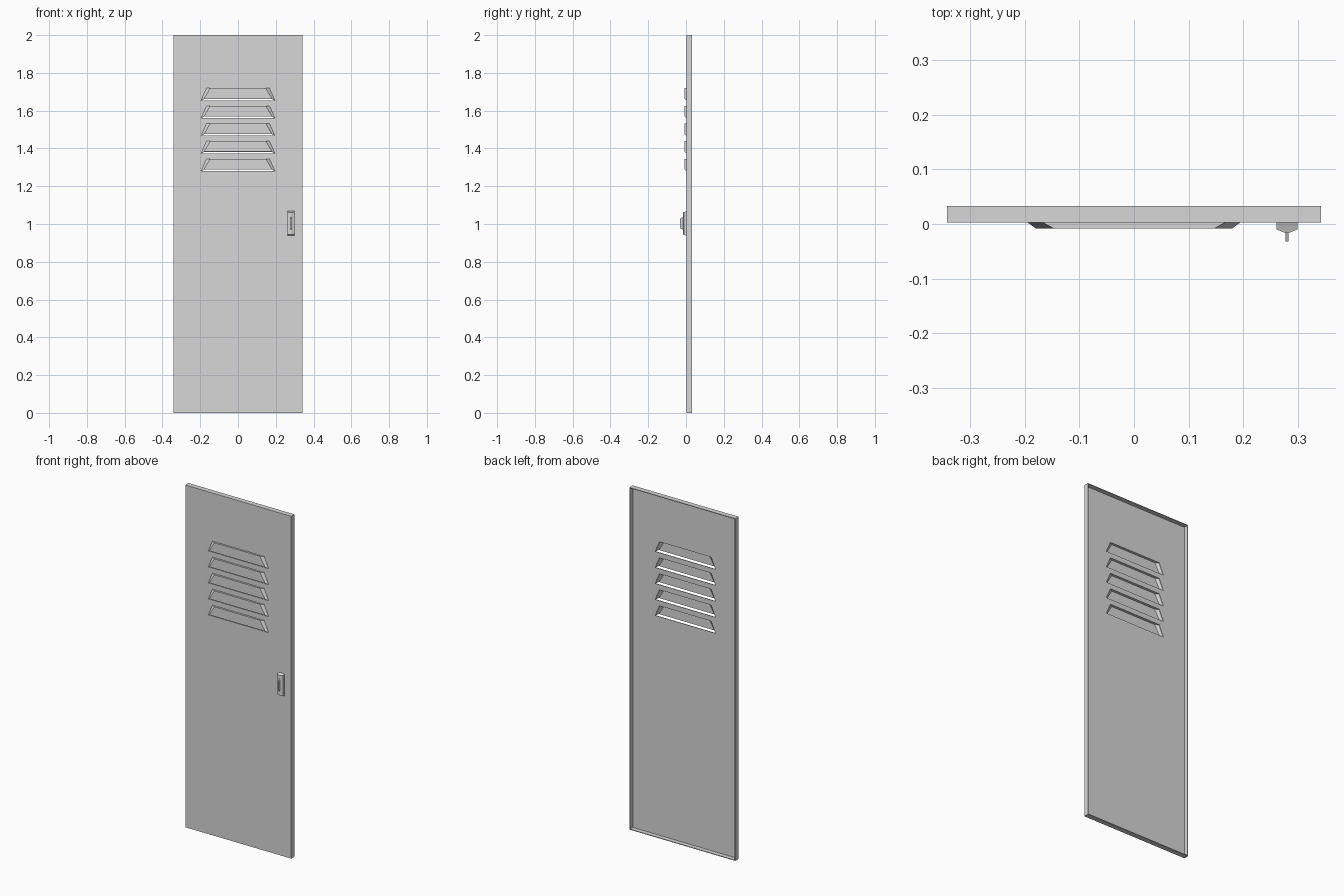
import bpy, bmesh

if "Cube" in bpy.data.objects:
    bpy.data.objects.remove(bpy.data.objects["Cube"], do_unlink=True)

HALF_WIDTH, HEIGHT = 0.342, 2.0
FRONT, BACK = 0.003, 0.033          # sheet front and flange back in y
SHEET = 0.004                       # metal thickness

grey = bpy.data.materials.new("locker_grey")
grey.use_nodes = True
colour = (0.68, 0.68, 0.68, 1)
grey.diffuse_color = colour
grey.node_tree.nodes["Principled BSDF"].inputs["Base Color"].default_value = colour


def finish(bm, name, fix_normals=True):
    if fix_normals:
        bmesh.ops.recalc_face_normals(bm, faces=bm.faces[:])
    mesh = bpy.data.meshes.new(name)
    bm.to_mesh(mesh)
    bm.free()
    mesh.materials.append(grey)
    obj = bpy.data.objects.new(name, mesh)
    bpy.context.collection.objects.link(obj)
    return obj


def loft(bm, rings):
    """Join equal-length rings of points into a capped solid."""
    rows = [[bm.verts.new(p) for p in ring] for ring in rings]
    n = len(rows[0])
    for a, b in zip(rows, rows[1:]):
        for i in range(n):
            j = (i + 1) % n
            bm.faces.new((a[i], a[j], b[j], b[i]))
    bm.faces.new(rows[0])
    bm.faces.new(rows[-1])


def rect(cx, cz, half_x, half_z, y):
    return [(cx + sx * half_x, y, cz + sz * half_z)
            for sx, sz in ((-1, -1), (1, -1), (1, 1), (-1, 1))]


# Door panel: shallow tray with a folded flange around the back
mid = HEIGHT / 2
bm = bmesh.new()
inner_x, inner_z = HALF_WIDTH - SHEET, mid - SHEET
loft(bm, [rect(0, mid, HALF_WIDTH, mid, FRONT),
          rect(0, mid, HALF_WIDTH, mid, BACK),
          rect(0, mid, inner_x, inner_z, BACK),
          rect(0, mid, inner_x, inner_z, FRONT + SHEET)])
door = finish(bm, "door_panel")

# Louvre dimensions
TOPS = [1.719 - 0.0935 * i for i in range(5)]
DROP, LIP, RAISED = 0.064, 0.008, -0.008
BASE_TOP, BASE_LOW, FACE_TOP, FACE_LOW = 0.167, 0.195, 0.147, 0.180

# Cut the vent openings
bm = bmesh.new()
for top in TOPS:
    loft(bm, [[(-BASE_LOW, y, top - DROP), (BASE_LOW, y, top - DROP),
               (BASE_TOP, y, top), (-BASE_TOP, y, top)] for y in (-0.02, 0.02)])
cutter = finish(bm, "vent_cutter")
cutter.hide_render = True
cut = door.modifiers.new("vents", "BOOLEAN")
cut.operation, cut.solver, cut.object = "DIFFERENCE", "EXACT", cutter
bpy.context.view_layer.objects.active = door
bpy.ops.object.modifier_apply(modifier=cut.name)
bpy.data.objects.remove(cutter, do_unlink=True)

# Louvre hoods, open along the bottom
for number, top in enumerate(TOPS, 1):
    bm = bmesh.new()

    def pair(x, y, z):
        return [bm.verts.new((s * x, y, z)) for s in (-1, 1)]

    a = pair(BASE_TOP, FRONT, top)
    b = pair(BASE_LOW, FRONT, top - DROP)
    c = pair(FACE_TOP, RAISED, top)
    d = pair(FACE_LOW, RAISED, top - DROP + LIP)
    for face in ((d[0], d[1], c[1], c[0]), (c[0], c[1], a[1], a[0]),
                 (a[0], b[0], d[0], c[0]), (b[1], a[1], c[1], d[1])):
        bm.faces.new(face)
    hood = finish(bm, f"louvre_{number}", fix_normals=False)
    solid = hood.modifiers.new("thickness", "SOLIDIFY")
    solid.thickness, solid.offset = 0.002, -1

# Latch plate with bevelled front, and its thin finger tab
LATCH_X, LATCH_Z = 0.28, 1.003
for name, rings in (
        ("latch_plate", ((0.019, 0.065, FRONT), (0.019, 0.060, -0.010), (0.004, 0.058, -0.016))),
        ("latch_tab", ((0.003, 0.034, -0.014), (0.003, 0.026, -0.032)))):
    bm = bmesh.new()
    loft(bm, [rect(LATCH_X, LATCH_Z, hx, hz, y) for hx, hz, y in rings])
    finish(bm, name)
